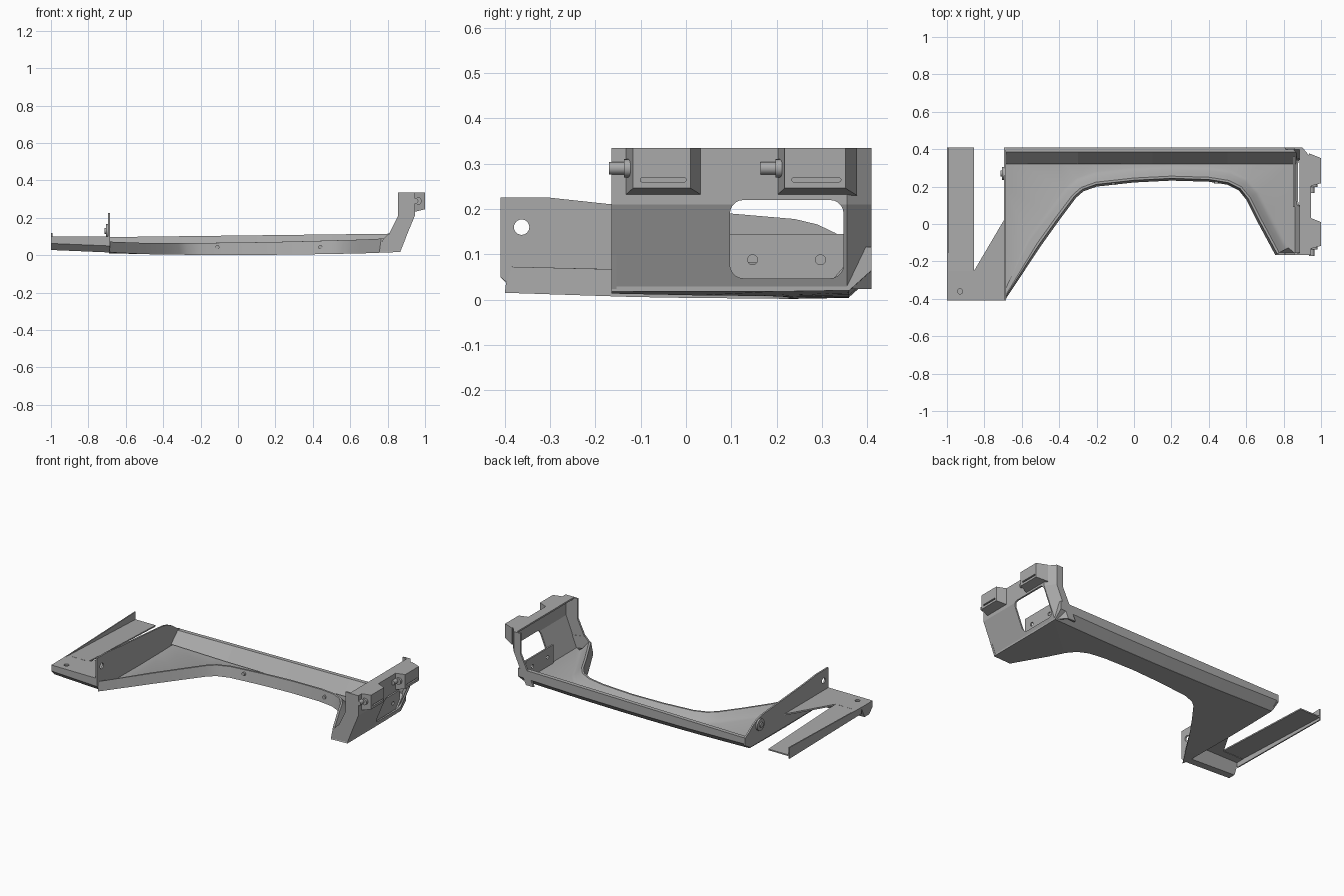
import bpy, bmesh, math
from mathutils import Vector

cube = bpy.data.objects.get("Cube")
if cube:
    bpy.data.objects.remove(cube)

grey = bpy.data.materials.new("sheet metal grey")
grey.use_nodes = True
colour = (0.4, 0.4, 0.4, 1)
grey.diffuse_color = colour
grey.node_tree.nodes["Principled BSDF"].inputs["Base Color"].default_value = colour


def finish(name, bm, smooth=False):
    bmesh.ops.recalc_face_normals(bm, faces=bm.faces)
    mesh = bpy.data.meshes.new(name)
    bm.to_mesh(mesh)
    bm.free()
    mesh.materials.append(grey)
    ob = bpy.data.objects.new(name, mesh)
    bpy.context.collection.objects.link(ob)
    bpy.ops.object.select_all(action='DESELECT')
    ob.select_set(True)
    bpy.context.view_layer.objects.active = ob
    if smooth:
        bpy.ops.object.shade_smooth_by_angle(angle=math.radians(35))
    return ob


def loft(name, rings, smooth=False, closed=True):
    """Skin a list of point rings; closed rings also get end caps."""
    bm = bmesh.new()
    rows = [[bm.verts.new(p) for p in ring] for ring in rings]
    n = len(rows[0])
    for a, b in zip(rows, rows[1:]):
        for i in range(n if closed else n - 1):
            j = (i + 1) % n
            bm.faces.new((a[i], a[j], b[j], b[i]))
    if closed:
        bm.faces.new(rows[0])
        bm.faces.new(rows[-1])
    return finish(name, bm, smooth)


def prism(name, outline, axis, lo, hi, smooth=False):
    """Extrude a 2D outline along x, y or z."""
    def place(p, d):
        q = list(p)
        q.insert("xyz".index(axis), d)
        return q
    return loft(name, [[place(p, d) for p in outline] for d in (lo, hi)], smooth)


def disc(a, b, r, squash=1.0, n=24):
    return [(a + r * math.cos(math.tau * i / n), b + r * squash * math.sin(math.tau * i / n))
            for i in range(n)]


def rounded(a0, a1, b0, b1, r):
    pts = []
    for k, (a, b) in enumerate([(a1 - r, b1 - r), (a0 + r, b1 - r), (a0 + r, b0 + r), (a1 - r, b0 + r)]):
        for i in range(6):
            t = math.pi / 2 * (k + i / 5)
            pts.append((a + r * math.cos(t), b + r * math.sin(t)))
    return pts


def apply(ob, mod):
    bpy.context.view_layer.objects.active = ob
    bpy.ops.object.modifier_apply(modifier=mod.name)


def cut(ob, outline, axis, lo, hi):
    cutter = prism("cutter", outline, axis, lo, hi)
    cutter.hide_render = True
    mod = ob.modifiers.new("hole", 'BOOLEAN')
    mod.operation = 'DIFFERENCE'
    mod.object = cutter
    apply(ob, mod)
    bpy.data.objects.remove(cutter)


def skin(x, y):
    return 0.022 * x * x + 0.03 * y * y


# Main panel: pairs of wheel arch points and outer edge points
arch = [(-.685, -.40), (-.5, -.12), (-.4, .02), (-.31, .14), (-.27, .175), (-.2, .2), (0, .222), (.2, .232),
        (.4, .226), (.5, .21), (.56, .18), (.6, .13), (.65, .03), (.755, -.165)]
edge = [(-.69, -.36), (-.69, 0), (-.69, .2), (-.69, .36), (-.4, .36), (-.2, .36), (0, .36), (.2, .36),
        (.4, .36), (.55, .36), (.7, .36), (.87, .36), (.87, .2), (.87, -.165)]
rim = [(.012, .06), (.024, .06), (.04, .045), (.06, .025), (.08, .014)]
rings = []
for i, (a, b) in enumerate(zip(arch, edge)):
    prev, nxt = arch[max(i - 1, 0)], arch[min(i + 1, len(arch) - 1)]
    t = (Vector(nxt) - Vector(prev)).normalized()
    normal = Vector((-t.y, t.x))
    ring = [(b[0], b[1], skin(*b)), (a[0], a[1], skin(*a))]
    for off, h in rim:
        p = Vector(a) + normal * off
        x, y = max(p.x, -.69), max(p.y, -.165 if i > 8 else -.4)
        ring.append((x, y, skin(x, y) + h * (1.1 + .2 * x)))
    ring.append((b[0], b[1], skin(*b) + .012))
    rings.append(ring)
panel = loft("arch_panel", rings, smooth=True)

# Back rail with a sloped inside and a chamfered lower edge
rail = [(.32, .025), (.385, .097), (.41, .097), (.41, .05), (.36, .005)]
loft("back_rail", [[(x, y, z + skin(x, 0) * (.9 if z < .06 else 0) + (.012 * (x + .69) if z > .06 else 0))
                    for y, z in rail] for x in (-.69, -.3, .1, .5, .87)])

# End wall, one folded sheet with a window
plan = [(-.09, -.165), (0, -.165), (0, .355), (-.045, .41), (-.09, .41)]
levels = [(.868, .024, 1.15), (.945, .21, 1), (.945, .335, 1)]
wall = loft("end_wall", [[(x + u * s, y, z) for u, y in plan] for x, z, s in levels], closed=False)
solid = wall.modifiers.new("sheet", 'SOLIDIFY')
solid.thickness = .012
solid.offset = -1
apply(wall, solid)
cut(wall, rounded(.097, .348, .047, .22, .03), 'x', .8, 1.1)
prism("end_wall_top", [(.885, -.165), (.945, -.165), (.945, .355), (.9, .41), (.885, .41)], 'z', .325, .335)
prism("front_corner_gusset", [(.755, .02), (.87, .024), (.9, .1), (.805, .115), (.775, .085)], 'y', -.165, -.153)

# Plate behind the window
plate = prism("window_plate", [(.09, .03), (.36, .03), (.36, .145), (.09, .145)], 'x', .85, .86)
for y in (.147, .297):
    cut(plate, disc(y, .088, .011), 'x', .8, .9)

# Tapered mounting boxes with slots and side tubes
for side, y0, y1 in (("front", -.135, .036), ("back", .2, .378)):
    box = loft(side + "_mount_box", [
        [(.935, y0, .23), (.935, y1, .23), (.935, y1, .335), (.935, y0, .335)],
        [(1, y0 + .018, .246), (1, y1 - .026, .246), (1, y1 - .026, .335), (1, y0 + .018, .335)]])
    cut(box, rounded(y0 + .034, y1 - .036, .26, .269, .004), 'x', .99, 1.1)
    cut(box, rounded(.935, .944, y0 + .05, y1 - .04, .004), 'z', .325, .4)
    prism(side + "_mount_tube", disc(.95, .29, .014), 'y', y0 - .035, y0 + .01, True)
    prism(side + "_mount_tube_collar", disc(.962, .29, .02), 'y', y0 - .002, y0 + .012, True)

# Upright plate at the other end
upright = prism("upright_plate", [
    (-.41, .05), (-.375, .02), (.36, .02), (.41, .05), (.41, .098), (.375, .115), (.33, .147), (.29, .166),
    (.24, .178), (.1, .19), (-.17, .211), (-.3, .225), (-.41, .225)], 'x', -.695, -.685)
cut(upright, disc(-.363, .16, .017), 'x', -.8, -.6)
prism("upright_boss", disc(.27, .13, .036), 'x', -.706, -.694, True)
prism("upright_boss_pin", disc(.27, .13, .016), 'x', -.713, -.705, True)

# Front crossbar, tapering in depth along its length
bar = [(-.41, .1), (-.41, .05), (-.375, .015), (-.33, .015), (-.3, .09), (-.3, .1)]
crossbar = loft("front_crossbar", [[(x, y, z + (dz if z < .06 else 0)) for y, z in bar]
                                   for x, dz in ((-1, .013), (-.69, 0))])
cut(crossbar, disc(-.93, -.36, .014), 'z', .09, .2)

# Flat gusset and side strip
gusset = prism("diagonal_gusset", [(-1, -.305), (-.69, -.305), (-.69, .03), (-.855, -.25), (-1, -.25)],
               'z', .09, .1)
for x in (-.955, -.895):
    cut(gusset, disc(x, -.262 + .022, .018, .6), 'z', 0, .2)
    cut(gusset, rounded(x - .018, x + .018, -.252, -.238, .006), 'z', 0, .2)
loft("side_strip", [[(-1, y, z), (-.855, y, z), (-.855, y, z + .008), (-1, y, z + .008)]
                    for y, z in ((-.25, .092), (.41, .065))])
prism("strip_flange", [(-.3, .06), (.41, .05), (.41, .12), (-.3, .1)], 'x', -1, -.993)

# Fasteners set along the arch wall
for x, y in ((-.11, .212), (.44, .22)):
    prism("arch_fastener", disc(x, .043, .011), 'y', y - .004, y + .012, True)
